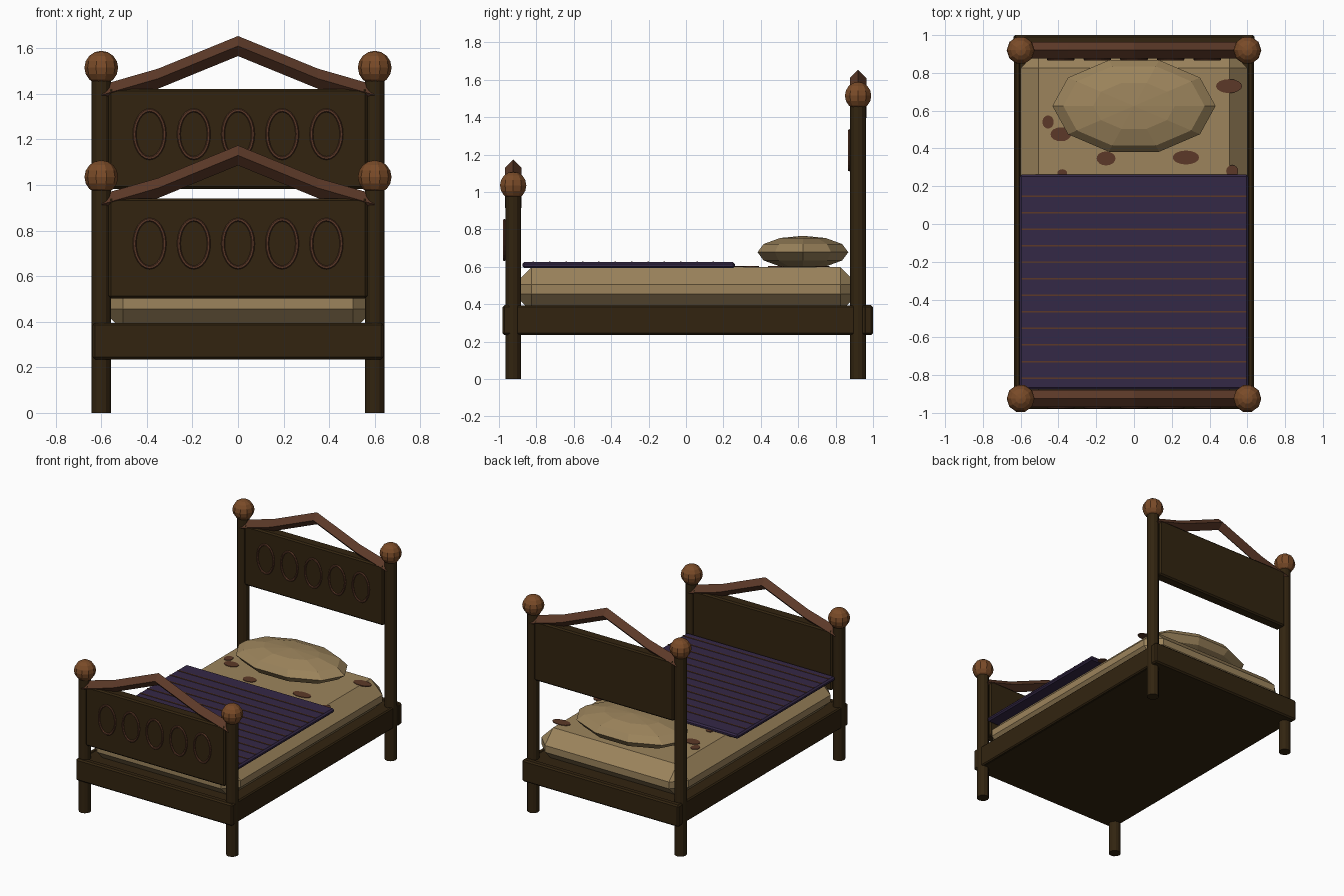
import bpy, bmesh, math
from mathutils import Matrix

if "Cube" in bpy.data.objects:
    bpy.data.objects.remove(bpy.data.objects["Cube"])


def srgb(r, g, b):
    f = lambda c: c / 12.92 if c <= 0.04045 else ((c + 0.055) / 1.055) ** 2.4
    return (f(r / 255), f(g / 255), f(b / 255), 1.0)


def material(name, rgb):
    m = bpy.data.materials.new(name)
    m.diffuse_color = srgb(*rgb)
    m.use_nodes = True
    m.node_tree.nodes["Principled BSDF"].inputs["Base Color"].default_value = m.diffuse_color
    return m


DARK = material("dark wood", (50, 36, 16))
BROWN = material("reddish brown", (92, 57, 40))
KNOB = material("knob brown", (122, 75, 40))
CLOTH = material("tan cloth", (156, 132, 92))
PURPLE = material("purple blanket", (52, 40, 70))


def finish(name, bm, mat):
    bmesh.ops.recalc_face_normals(bm, faces=bm.faces)
    me = bpy.data.meshes.new(name)
    bm.to_mesh(me)
    bm.free()
    me.materials.append(mat)
    ob = bpy.data.objects.new(name, me)
    bpy.context.collection.objects.link(ob)
    return ob


def box(name, x, y, z, mat, bevel=0.0):
    """Box from (min, max) ranges, with optional chamfer."""
    bm = bmesh.new()
    bmesh.ops.create_cube(bm, size=1)
    for v in bm.verts:
        for i, (a, b) in enumerate((x, y, z)):
            v.co[i] = (a + b) / 2 + v.co[i] * (b - a)
    if bevel:
        bmesh.ops.bevel(bm, geom=bm.edges[:], offset=bevel, segments=1,
                        profile=0.5, affect='EDGES')
    return finish(name, bm, mat)


def cylinder(name, centre, rx, ry, height, sides, mat):
    bm = bmesh.new()
    m = Matrix.Translation(centre) @ Matrix.Diagonal((rx, ry, height, 1))
    bmesh.ops.create_cone(bm, cap_ends=True, segments=sides, radius1=1,
                          radius2=1, depth=1, matrix=m)
    return finish(name, bm, mat)


def ball(name, centre, radii, segs, rings, mat):
    bm = bmesh.new()
    m = (Matrix.Translation(centre) @ Matrix.Diagonal((*radii, 1))
         @ Matrix.Rotation(math.pi / 2, 4, 'Z'))
    bmesh.ops.create_uvsphere(bm, u_segments=segs, v_segments=rings,
                              radius=1, matrix=m)
    return finish(name, bm, mat)


def oval_ring(name, cx, cy, cz, rx, rz, r, mat, n=24, k=6):
    """Upright elliptical torus facing the front."""
    bm = bmesh.new()
    rows = []
    for i in range(n):
        a = 2 * math.pi * i / n
        rows.append([bm.verts.new((cx + (rx + r * math.cos(b)) * math.cos(a),
                                   cy + r * math.sin(b),
                                   cz + (rz + r * math.cos(b)) * math.sin(a)))
                     for b in (2 * math.pi * j / k for j in range(k))])
    for i in range(n):
        p, q = rows[i], rows[(i + 1) % n]
        for j in range(k):
            bm.faces.new((p[j], q[j], q[(j + 1) % k], p[(j + 1) % k]))
    return finish(name, bm, mat)


def crest(name, y, z, mat, r=0.044):
    """Peaked rail with a diamond section."""
    bm = bmesh.new()
    path = [(-0.6, 0), (-0.35, 0.072), (0, 0.215), (0.35, 0.072), (0.6, 0)]
    rows = [[bm.verts.new((x, y + dy * r, z + h + dz * r))
             for dy, dz in ((0, 1), (1, 0), (0, -1), (-1, 0))] for x, h in path]
    for p, q in zip(rows, rows[1:]):
        for j in range(4):
            bm.faces.new((p[j], q[j], q[(j + 1) % 4], p[(j + 1) % 4]))
    bm.faces.new(rows[0])
    bm.faces.new(rows[-1])
    return finish(name, bm, mat)


# Bed frame
box("frame_base", (-0.625, 0.625), (-0.96, 0.975), (0.235, 0.39), DARK, 0.008)
box("front_rail", (-0.638, 0.638), (-0.98, -0.93), (0.235, 0.395), DARK, 0.01)
box("back_rail", (-0.638, 0.638), (0.95, 1.0), (0.235, 0.395), DARK, 0.01)
for s, side in ((-1, "left"), (1, "right")):
    box(side + "_side_rail", tuple(sorted((s * 0.6, s * 0.634))),
        (-0.965, 0.985), (0.237, 0.394), DARK, 0.008)

# Footboard and headboard: posts, knobs, panel, oval rings, peaked crest
for end, y, dz in (("footboard", -0.924, 0.0), ("headboard", 0.92, 0.48)):
    top = 1.035 + dz
    for s, side in ((-1, "left"), (1, "right")):
        cylinder(f"{end}_{side}_post", (s * 0.6, y, top / 2), 0.042, 0.042,
                 top, 12, DARK)
        ball(f"{end}_{side}_knob", (s * 0.6, y, top), (0.074,) * 3, 10, 8, KNOB)
    box(end + "_panel", (-0.568, 0.568), (y - 0.041, y + 0.041),
        (0.503 + dz, 0.942 + dz), DARK, 0.01)
    for i in range(5):
        oval_ring(f"{end}_ring_{i + 1}", (i - 2) * 0.194, y - 0.047,
                  0.743 + dz, 0.066, 0.105, 0.008, BROWN)
    crest(end + "_crest", y, 0.915 + dz, BROWN)

# Mattress and pillow
box("mattress", (-0.6, 0.6), (-0.92, 0.92), (0.36, 0.6), CLOTH, 0.095)
ball("pillow", (0, 0.625, 0.678), (0.432, 0.255, 0.088), 10, 6, CLOTH)

# Stains lying on the mattress
for i, (x, y, rx, ry) in enumerate((
        (0.503, 0.73, 0.069, 0.037), (-0.387, 0.475, 0.055, 0.037),
        (-0.455, 0.54, 0.03, 0.035), (-0.148, 0.347, 0.05, 0.037),
        (0.275, 0.352, 0.07, 0.037), (-0.38, 0.27, 0.026, 0.02),
        (0.52, 0.28, 0.032, 0.032))):
    cylinder(f"stain_{i + 1}", (x, y, 0.601), rx, ry, 0.006, 16, BROWN)

# Blanket with thin raised stripes
box("blanket", (-0.605, 0.605), (-0.875, 0.262), (0.593, 0.625), PURPLE, 0.01)
for i in range(12):
    y = 0.147 - i * 0.0875
    box(f"blanket_stripe_{i + 1}", (-0.595, 0.595), (y - 0.004, y + 0.004),
        (0.621, 0.629), BROWN)
